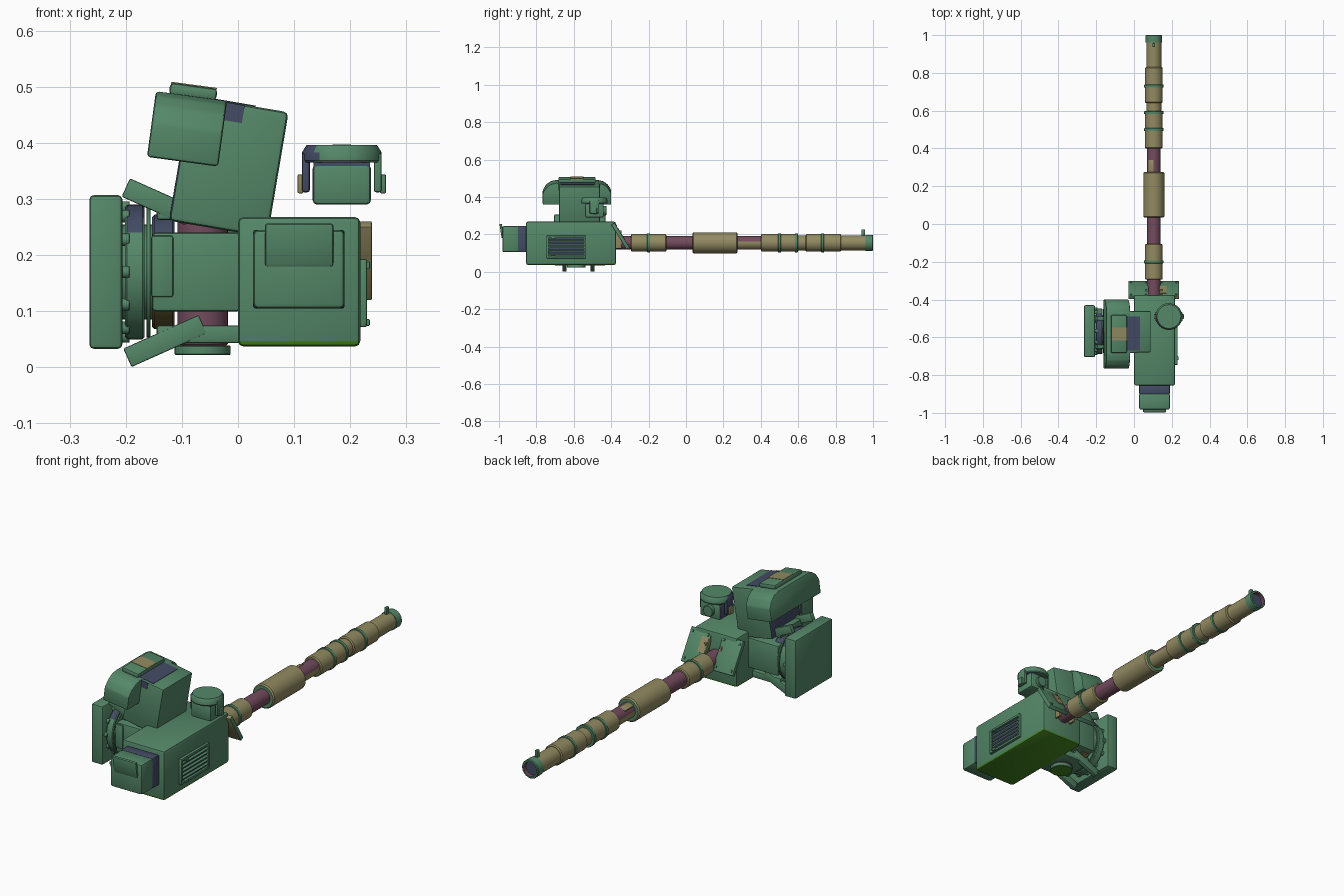
import bpy, bmesh
from math import pi, cos, sin
from mathutils import Matrix, Vector

cube = bpy.data.objects.get("Cube")
if cube:
    bpy.data.objects.remove(cube, do_unlink=True)


def material(name, *rgb):
    m = bpy.data.materials.new(name)
    m.use_nodes = True
    m.diffuse_color = (*rgb, 1)
    bsdf = next(n for n in m.node_tree.nodes if n.type == 'BSDF_PRINCIPLED')
    bsdf.inputs["Base Color"].default_value = (*rgb, 1)
    return m


GREEN = material("field green", .09, .245, .14)
TAN = material("sand tan", .285, .255, .12)
PLUM = material("plum", .17, .07, .11)
BLUE = material("slate blue", .057, .072, .13)
GRASS = material("grass green", .06, .24, .015)
OLIVE = material("olive brown", .12, .1, .03)
made = []


def finish(name, bm, mats, rule=None):
    """Turn a bmesh into an object; rule(normal, centre) picks the colour slot."""
    bmesh.ops.recalc_face_normals(bm, faces=bm.faces)
    for f in bm.faces:
        if rule:
            f.material_index = int(rule(f.normal, f.calc_center_median()))
    me = bpy.data.meshes.new(name)
    bm.to_mesh(me)
    bm.free()
    for m in mats if isinstance(mats, list) else [mats]:
        me.materials.append(m)
    ob = bpy.data.objects.new(name, me)
    bpy.context.collection.objects.link(ob)
    made.append(ob)
    return ob


def box(name, centre, size, mats, bevel=.005, turn=0, axis='Y', rule=None):
    bm = bmesh.new()
    bmesh.ops.create_cube(bm, size=1)
    bmesh.ops.scale(bm, vec=size, verts=bm.verts)
    if bevel:
        bmesh.ops.bevel(bm, geom=bm.edges[:], offset=bevel, segments=2,
                        profile=.5, affect='EDGES')
    bm.transform(Matrix.Translation(centre) @ Matrix.Rotation(turn, 4, axis))
    return finish(name, bm, mats, rule)


def span(name, lo, hi, mats, bevel=.005, rule=None):
    lo, hi = Vector(lo), Vector(hi)
    return box(name, (lo + hi) / 2, hi - lo, mats, bevel, rule=rule)


AIM = {'X': Matrix.Rotation(pi / 2, 4, 'Y'), 'Y': Matrix.Rotation(-pi / 2, 4, 'X'),
       'Z': Matrix.Identity(4)}


def lathe(name, base, axis, profile, mats, rule=None, steps=32):
    """Revolve (radius, distance) points around an axis through base."""
    bm = bmesh.new()
    vs = [bm.verts.new((r, 0, d)) for r, d in profile]
    edges = [bm.edges.new(p) for p in zip(vs, vs[1:])]
    bmesh.ops.spin(bm, geom=vs + edges, cent=(0, 0, 0), axis=(0, 0, 1),
                   angle=2 * pi, steps=steps)
    bmesh.ops.remove_doubles(bm, verts=bm.verts, dist=1e-5)
    bm.transform(Matrix.Translation(base) @ AIM[axis])
    return finish(name, bm, mats, rule)


def drum(name, base, axis, r, length, mats, rule=None, steps=32):
    c = min(r, length) * .1
    return lathe(name, base, axis, [(0, 0), (r - c, 0), (r, c), (r, length - c),
                                    (r - c, length), (0, length)], mats, rule, steps)


# Main receiver and breech
span("receiver", (0, -.855, .037), (.218, -.375, .268), [GREEN, GRASS], .01,
     lambda n, c: n.z < -.3)
span("breech_collar", (.027, -.9, .105), (.19, -.85, .245), BLUE, .004)
span("breech_box", (.027, -.982, .105), (.19, -.895, .245), GREEN, .009)
box("breech_hatch", (.109, -.985, .218), (.122, .013, .078), GREEN, .005, .16, 'X')

# Vent on the left side of the receiver
span("vent_back", (.21, -.74, .08), (.22, -.54, .19), BLUE, 0)
for z in (.078, .187):
    span("vent_rail", (.215, -.745, z - .006), (.23, -.535, z + .006), GREEN, .003)
for y in (-.74, -.54):
    span("vent_post", (.215, y - .006, .075), (.23, y + .006, .19), GREEN, .003)
for i in range(5):
    box("vent_slat", (.222, -.64, .097 + i * .018), (.012, .19, .005), GREEN, 0, .5)
for z in (.08, .182):
    span("vent_latch", (.22, -.72, z - .006), (.235, -.70, z + .006), GREEN, .002)

# Barrel sleeves, rings and muzzle
BX, BZ = .105, .155
for name, y0, y1, r, m in (
        ("barrel_core", -.38, .1, .036, PLUM), ("rear_sleeve", -.295, -.105, .047, TAN),
        ("third_sleeve", .4, .59, .047, TAN), ("neck_sleeve", .58, .65, .04, TAN),
        ("fourth_sleeve", .64, .83, .047, TAN), ("front_tube", .82, .965, .04, TAN)):
    drum(name, (BX, y0, BZ), 'Y', r, y1 - y0, m)
drum("middle_sleeve", (BX, .035, BZ), 'Y', .056, .24, [TAN, GREEN],
     lambda n, c: abs(n.y) > .9)
drum("front_core", (BX, .27, BZ), 'Y', .036, .135, [PLUM, TAN], lambda n, c: n.z < .1)
box("core_tan_patch", (.093, .305, .1795), (.03, .07, .02), TAN, .005, -.35)
for y in (-.2, .5, .59, .73):
    drum("barrel_ring", (BX, y - .008, BZ), 'Y', .051, .016, GREEN)
lathe("muzzle", (BX, .96, BZ), 'Y',
      [(0, 0), (.043, 0), (.043, .037), (.04, .04), (.033, .04), (.033, .022), (0, .022)],
      [GREEN, PLUM, BLUE],
      lambda n, c: 2 if c.y < .985 and n.y > .5 else
      int((c.x - BX) ** 2 + (c.z - BZ) ** 2 < .034 ** 2 and abs(n.y) < .5))
span("front_sight", (.098, .937, .19), (.112, .957, .226), GREEN, .003)

# Sloped shield plates with bolts
tilt = Matrix.Rotation(.55, 3, 'X')
for side in (-1, 1):
    x = BX + side * .081
    box("shield_plate", (x, -.35, .19), (.106, .02, .155), [GREEN, TAN], .003, .55, 'X',
        lambda n, c: side > 0 and (n.y < -.5 or n.x < -.5))
    for dx in (-.04, .04):
        for dz in (-.06, .06):
            p = Vector((x, -.35, .19)) + tilt @ Vector((dx, .01, dz))
            box("shield_bolt", p, (.011, .009, .011), GREEN, .003, .55, 'X')
    span("shield_bracket", (BX + side * .04 - .005, -.38, .125),
         (BX + side * .04 + .005, -.345, .22), TAN, .002)
p = Vector((.155, -.35, .19)) + tilt @ Vector((0, .01, .015))
box("shield_tan_panel", p, (.036, .004, .07), TAN, 0, .55, 'X')

# Mounting plate, bearing rings and bolts
CY, CZ = -.567, .17
span("mounting_plate", (-.265, -.705, .033), (-.206, -.43, .307), GREEN, .008)
drum("bearing_core", (-.215, CY, CZ), 'X', .085, .1, GREEN)
drum("bearing_ring", (-.201, CY, CZ), 'X', .12, .034, [GREEN, BLUE],
     lambda n, c: n.z > .6, 40)
drum("inner_ring", (-.163, CY, CZ), 'X', .117, .007, GREEN)
drum("yoke_ring", (-.153, CY, CZ), 'X', .102, .04, [BLUE, OLIVE],
     lambda n, c: c.z < CZ - .03)
for i in range(12):
    a = i * pi / 6
    drum("ring_bolt", (-.208, CY + .115 * cos(a), CZ + .115 * sin(a)), 'X', .011, .015,
         GREEN, steps=12)

# Pivot and yoke
drum("pivot", (-.063, -.58, .037), 'Z', .045, .24, PLUM)
drum("pivot_cap", (-.063, -.587, .022), 'Z', .05, .017, [GREEN, GRASS],
     lambda n, c: n.z < -.9)
span("yoke_block", (-.153, -.68, .1), (.005, -.46, .24), GREEN, .006)
span("yoke_panel", (-.155, -.687, .125), (-.115, -.675, .235), GREEN, .005)
span("lower_yoke_bar", (-.145, -.66, .043), (.005, -.49, .075), GREEN)
span("upper_yoke_bar", (-.145, -.66, .263), (-.02, -.49, .295), GREEN)
for y in (-.65, -.5):
    box("upper_arm", (-.143, y, .295), (.125, .022, .036), GREEN, .003, .42)
    box("lower_arm", (-.13, y, .047), (.147, .022, .036), GREEN, .003, -.42)

# Leaning sight column
LEAN = .168
lean = Matrix.Rotation(LEAN, 3, 'Y')
column = Vector((-.0165, -.57, .358))
box("sight_column", column, (.178, .22, .226), [GREEN, BLUE], .009, LEAN,
    rule=lambda n, c: n.x < -.5)
box("column_blue_top", column + lean @ Vector((-.008, -.01, .113)), (.075, .18, .004),
    BLUE, 0, LEAN)
box("column_blue_front", column + lean @ Vector((-.008, -.11, .096)), (.036, .004, .032),
    BLUE, 0, LEAN)

# Arched hood over the column
NOD = .135
nod = Matrix.Rotation(NOD, 3, 'Y')
bm = bmesh.new()
half = [(.183, -.058), (.183, .005), (.165, .035), (.14, .053), (.11, .06)]
outline = half + [(-y, z) for y, z in reversed(half)]
face = bm.faces.new([bm.verts.new((-.064, y, z)) for y, z in outline])
ext = bmesh.ops.extrude_face_region(bm, geom=[face])
bmesh.ops.translate(bm, vec=(.128, 0, 0),
                    verts=[v for v in ext['geom'] if isinstance(v, bmesh.types.BMVert)])
bmesh.ops.recalc_face_normals(bm, faces=bm.faces)
bmesh.ops.bevel(bm, geom=bm.edges[:], offset=.006, segments=2, profile=.5, affect='EDGES')
hood = Vector((-.091, -.583, .424))
bm.transform(Matrix.Translation(hood) @ nod.to_4x4())
finish("sight_hood", bm, GREEN)
box("hood_cap", hood + nod @ Vector((.002, 0, .068)), (.085, .2, .022), GREEN, .007, NOD)
box("cap_tan_panel", hood + nod @ Vector((.002, 0, .0785)), (.082, .07, .004), TAN, 0, NOD)

# Small periscope
PX, PY = .185, -.49
lathe("periscope_cap", (PX, PY, .365), 'Z',
      [(0, 0), (.068, 0), (.071, .004), (.071, .018), (.063, .031), (0, .032)],
      [GREEN, BLUE], lambda n, c: n.x < -.6 and n.y < .1)
span("periscope_body", (PX - .052, PY - .05, .29), (PX + .052, PY + .05, .362),
     [GREEN, BLUE], .008, lambda n, c: n.x < -.9)
span("periscope_band", (PX - .05, PY - .048, .358), (PX + .05, PY + .048, .367), BLUE, 0)
drum("periscope_lens", (PX, PY + .045, .327), 'Y', .025, .02, GREEN)
for side, arm, knob in ((-1, BLUE, TAN), (1, GREEN, GREEN)):
    box("periscope_bracket", (PX + side * .064, PY, .347), (.014, .05, .07), arm, .004)
    box("periscope_knob", (PX + side * .0735, PY, .327), (.011, .026, .034), knob, .003)

# Smooth shading with sharp edges kept
bpy.ops.object.select_all(action='DESELECT')
for ob in made:
    ob.select_set(True)
bpy.context.view_layer.objects.active = made[0]
bpy.ops.object.shade_smooth_by_angle(angle=.6)
